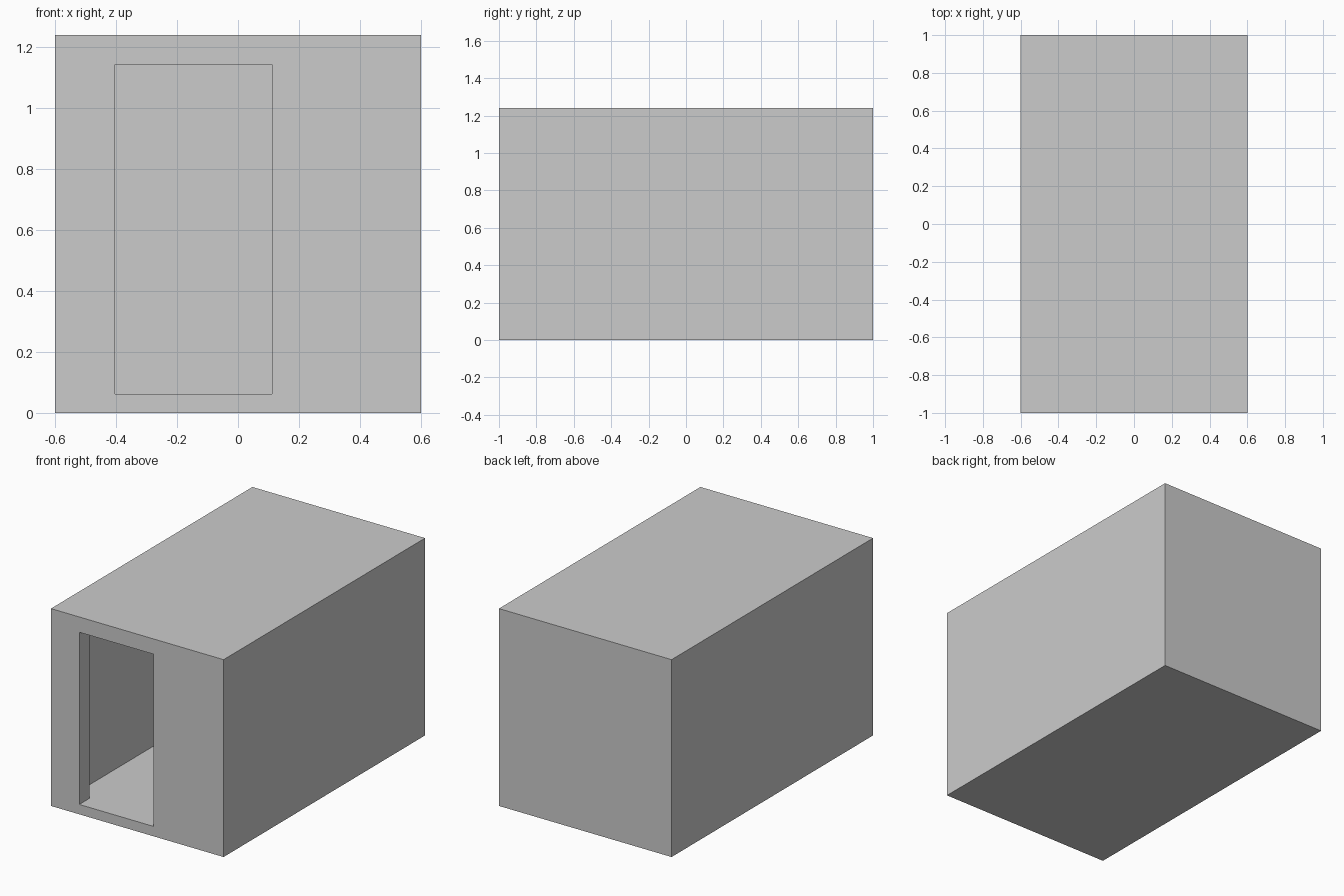
import bpy

if "Cube" in bpy.data.objects:
    bpy.data.objects.remove(bpy.data.objects["Cube"])


def box(name, lo, hi):
    """Axis-aligned box between two corners."""
    bpy.ops.mesh.primitive_cube_add(size=1, location=[(a + b) / 2 for a, b in zip(lo, hi)])
    ob = bpy.context.object
    ob.name = name
    ob.scale = [b - a for a, b in zip(lo, hi)]
    bpy.ops.object.transform_apply(location=True, rotation=True, scale=True)
    return ob


def cut(target, cutter):
    """Subtract the cutter from the target, then remove the cutter."""
    mod = target.modifiers.new("cut", 'BOOLEAN')
    mod.operation = 'DIFFERENCE'
    mod.solver = 'EXACT'
    mod.object = cutter
    bpy.context.view_layer.objects.active = target
    bpy.ops.object.modifier_apply(modifier=mod.name)
    bpy.data.objects.remove(cutter, do_unlink=True)


# Outer block of the room
room = box("room_shell", (-0.6, -1, 0), (0.6, 1, 1.24))

# Hollow interior
cut(room, box("interior_cutter", (-0.51, -0.9, 0.06), (0.51, 0.9, 1.18)))

# Off-centre doorway through the front wall, with a slight sill
cut(room, box("doorway_cutter", (-0.403, -1.1, 0.062), (0.112, -0.8, 1.144)))
